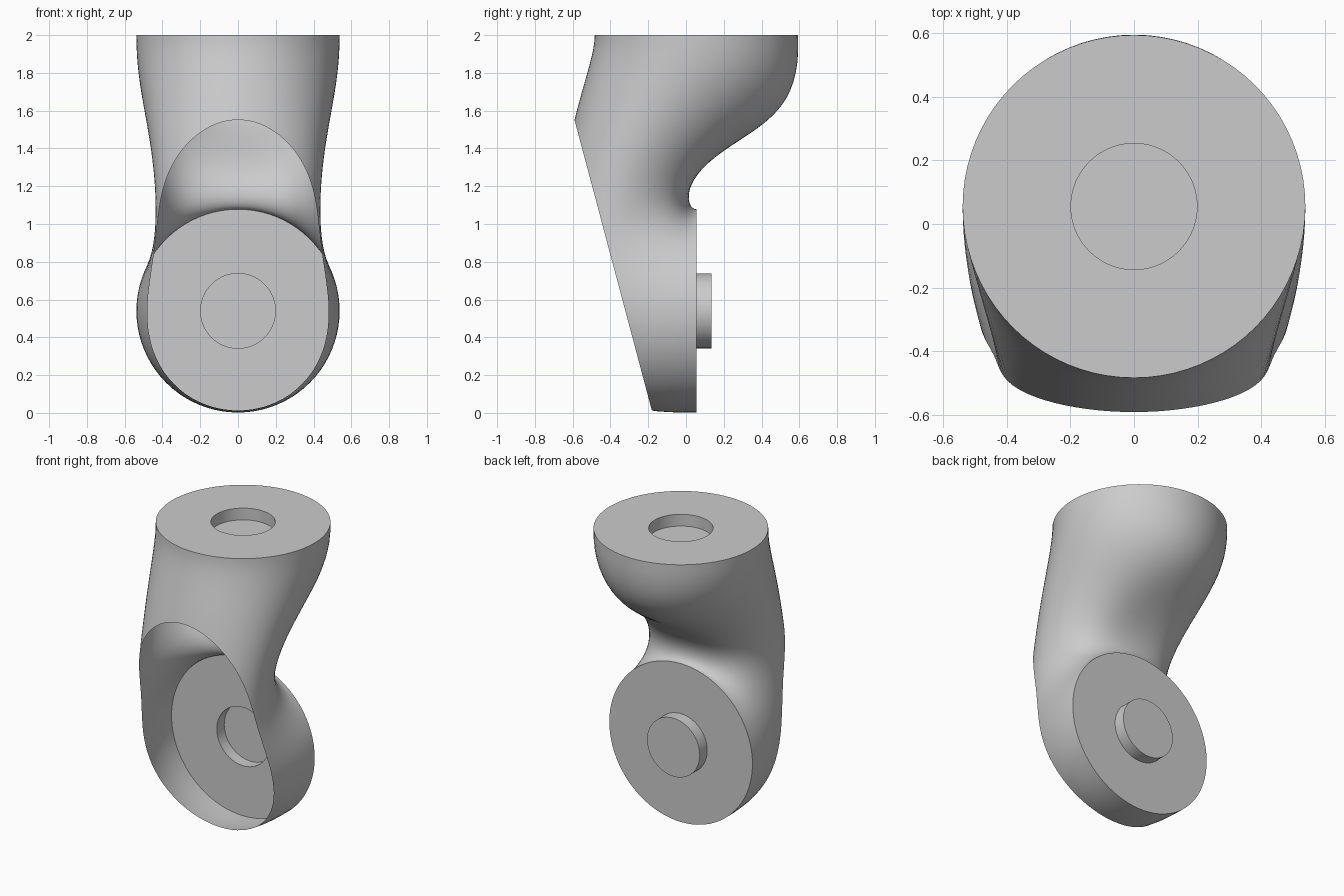
import bpy, bmesh
from math import sin, cos, pi, radians, comb
from mathutils import Vector

if "Cube" in bpy.data.objects:
    bpy.data.objects.remove(bpy.data.objects["Cube"])

SEG, STEPS = 80, 36      # sides around the tube, steps along it
R, PEG = 0.538, 0.198    # outer radius, peg / socket radius
Y0, Z0 = 0.055, 0.54     # axis of the top rim, height of the lower disc centre

# (y, z) control points of the inner-bend and outer-bend profiles, lower disc to top disc
BACK = [(0.055, Z0 + R), (-0.02, Z0 + R), (-0.07, 1.34), (0.30, 1.50), (0.62, 1.44), (Y0 + R, 2)]
FRONT = [(0.055, Z0 - R), (-0.45, 0.0), (-0.95, 0.0), (-0.75, 1.40), (-0.485, 1.75), (Y0 - R, 2)]
PUSH = [0, 0, -0.14, -0.20, 0, 0]   # the flanks bulge towards the front


def low_ring(r, y):
    return [Vector((r * sin(2 * pi * i / SEG), y, Z0 + r * cos(2 * pi * i / SEG))) for i in range(SEG)]


def top_ring(r, z):
    return [Vector((r * sin(2 * pi * i / SEG), Y0 + r * cos(2 * pi * i / SEG), z)) for i in range(SEG)]


def elbow_ring(t):
    # each rim point follows its own curve, blended between the two profiles
    ring = []
    weights = [comb(5, k) * t**k * (1 - t)**(5 - k) for k in range(6)]
    for i in range(SEG):
        a = 2 * pi * i / SEG
        c = cos(a)
        y = z = 0
        for w, b, f, push in zip(weights, BACK, FRONT, PUSH):
            y += w * ((b[0] + f[0]) / 2 + c * (b[0] - f[0]) / 2 + push * (1 - c * c))
            z += w * ((b[1] + f[1]) / 2 + c * (b[1] - f[1]) / 2)
        ring.append(Vector((R * sin(a) * (1 - 0.19 * sin(pi * t) ** 2), y, z)))
    return ring


# rings from the lower peg, along the elbow, to the top socket
rings = [low_ring(PEG, 0.135), low_ring(PEG, Y0)]
rings += [elbow_ring(k / STEPS) for k in range(STEPS + 1)]
rings += [top_ring(PEG, 2.0), top_ring(PEG, 1.92)]

bm = bmesh.new()
loops = [[bm.verts.new(v) for v in ring] for ring in rings]
for a, b in zip(loops, loops[1:]):
    for i in range(SEG):
        j = (i + 1) % SEG
        bm.faces.new((a[i], a[j], b[j], b[i]))
bm.faces.new(loops[0])
bm.faces.new(loops[-1])
bmesh.ops.recalc_face_normals(bm, faces=bm.faces)

# slanted front opening of the thin shell
bmesh.ops.bisect_plane(bm, geom=bm.verts[:] + bm.edges[:] + bm.faces[:],
                       plane_co=(0, -0.18, 0.01), plane_no=(0, -1.54, -0.41),
                       clear_outer=True)

mesh = bpy.data.meshes.new("elbow_shell")
bm.to_mesh(mesh)
bm.free()
shell = bpy.data.objects.new("elbow_shell", mesh)
bpy.context.collection.objects.link(shell)
bpy.context.view_layer.objects.active = shell
shell.select_set(True)
bpy.ops.object.shade_smooth_by_angle(angle=radians(35))
